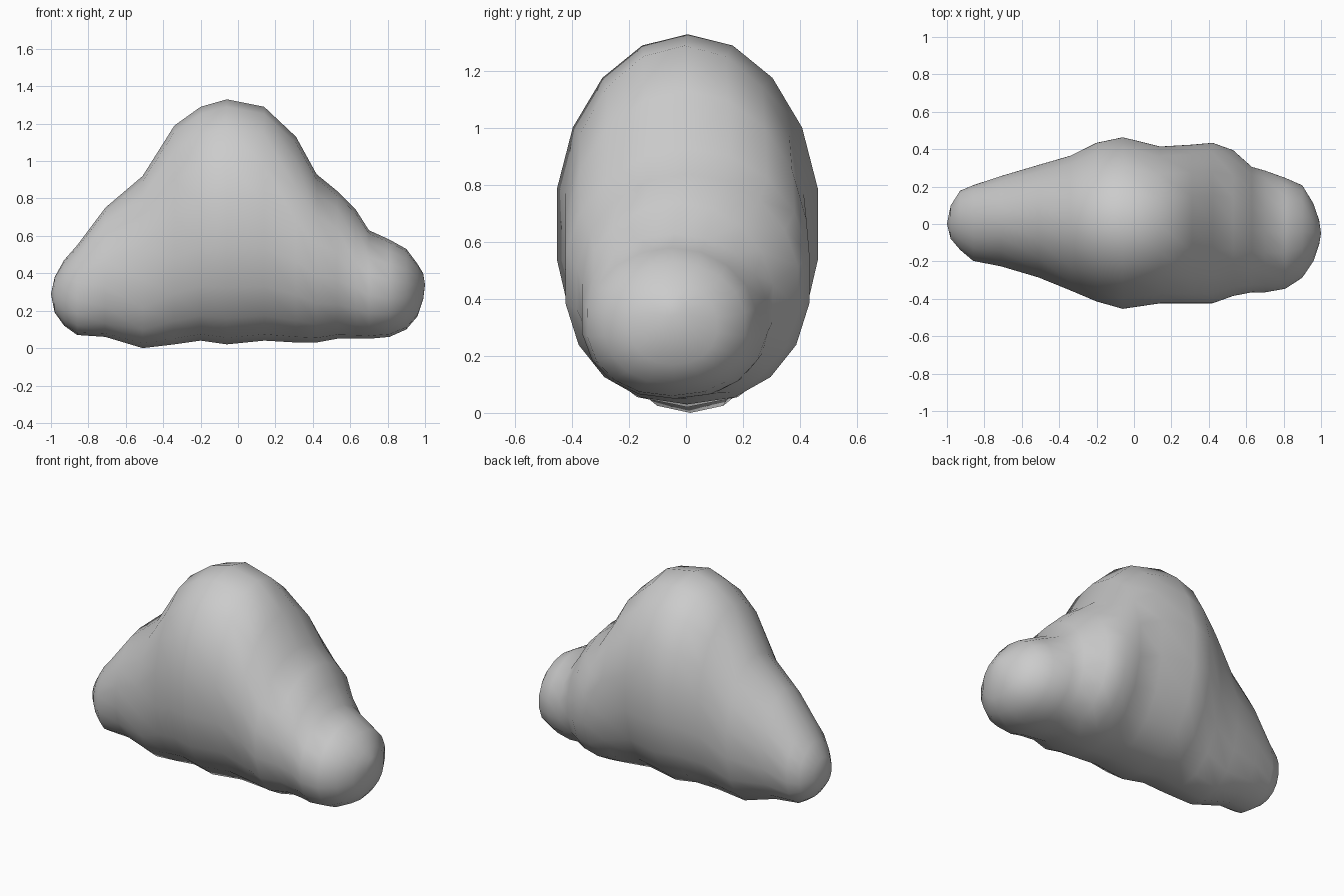
import bpy
import bmesh
from math import cos, sin, pi, copysign

default_cube = bpy.data.objects.get("Cube")
if default_cube:
    bpy.data.objects.remove(default_cube, do_unlink=True)

SIDES = 18

# Cross-sections from the right lobe to the left lobe:
# position along x, bottom, top, front, back
SECTIONS = [
    (-.98, .19, .38, -.08, .10),
    (-.93, .12, .47, -.14, .18),
    (-.86, .07, .55, -.20, .21),
    (-.71, .06, .75, -.23, .26),
    (-.51, 0, .92, -.29, .32),
    (-.34, .02, 1.19, -.36, .37),
    (-.2, .04, 1.29, -.42, .44),
    (-.06, .02, 1.33, -.46, .47),
    (.14, .04, 1.29, -.43, .42),
    (.31, .03, 1.13, -.43, .43),
    (.42, .03, .93, -.43, .44),
    (.53, .05, .84, -.39, .4),
    (.63, .05, .74, -.37, .31),
    (.7, .05, .63, -.37, .29),
    (.81, .06, .58, -.35, .25),
    (.9, .1, .53, -.29, .21),
    (.96, .17, .45, -.2, .11),
    (.99, .26, .4, -.11, .02),
]


def make_material(name, colour):
    material = bpy.data.materials.new(name)
    material.use_nodes = True
    material.diffuse_color = colour
    shader = material.node_tree.nodes["Principled BSDF"]
    shader.inputs["Base Color"].default_value = colour
    return material


def rounded(value, fullness):
    """Swell a sine or cosine so that an ellipse becomes slightly fuller."""
    return copysign(abs(value) ** fullness, value)


def add_ring(bm, x, bottom, top, front, back):
    """One closed oval cross-section, fuller in its lower half."""
    ring = []
    for i in range(SIDES):
        angle = 2 * pi * i / SIDES + pi / 2
        fullness = 1 if sin(angle) > 0 else .9
        y = (front + back) / 2 + (back - front) / 2 * rounded(cos(angle), fullness)
        z = (bottom + top) / 2 + (top - bottom) / 2 * rounded(sin(angle), fullness)
        ring.append(bm.verts.new((x, y, z)))
    return ring


def close_end(bm, ring, tip):
    """Close a lobe with a fan of triangles to its tip."""
    pole = bm.verts.new(tip)
    for i, vert in enumerate(ring):
        bm.faces.new((vert, ring[(i + 1) % SIDES], pole))


# Body: one soft mound with a high dome and two side lobes
bm = bmesh.new()
rings = [add_ring(bm, *section) for section in SECTIONS]
for ring, following in zip(rings, rings[1:]):
    for i in range(SIDES):
        j = (i + 1) % SIDES
        bm.faces.new((ring[i], ring[j], following[j], following[i]))
close_end(bm, rings[0], (-1, 0, .29))
close_end(bm, rings[-1], (1, -.05, .34))
bmesh.ops.recalc_face_normals(bm, faces=bm.faces)
for face in bm.faces:
    face.smooth = True

mesh = bpy.data.meshes.new("rounded_mound")
bm.to_mesh(mesh)
bm.free()
mesh.materials.append(make_material("plain grey", (.6, .6, .6, 1)))
mound = bpy.data.objects.new("rounded_mound", mesh)
bpy.context.collection.objects.link(mound)
